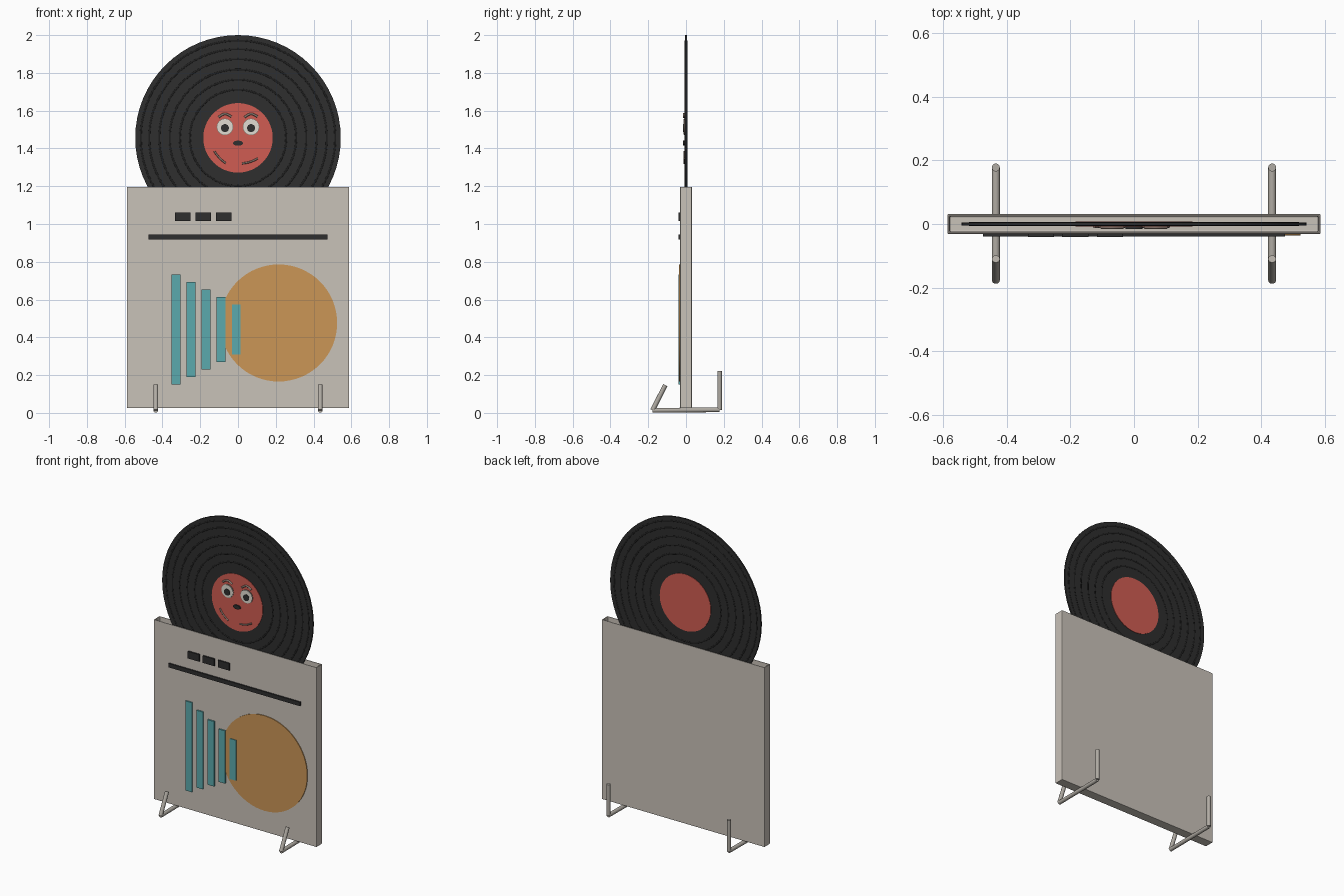
import bpy, bmesh, math
from mathutils import Vector

cube = bpy.data.objects.get("Cube")
if cube:
    bpy.data.objects.remove(cube, do_unlink=True)


def material(name, rgb):
    lin = [(c / 255 / 12.92 if c < 11 else ((c / 255 + 0.055) / 1.055) ** 2.4) for c in rgb]
    m = bpy.data.materials.new(name)
    m.use_nodes = True
    m.diffuse_color = (*lin, 1)
    m.node_tree.nodes["Principled BSDF"].inputs["Base Color"].default_value = (*lin, 1)
    return m


CARD = material("warm grey card", (201, 194, 185))
METAL = material("grey metal", (176, 171, 163))
VINYL = material("charcoal vinyl", (46, 46, 46))
GROOVE = material("black groove", (30, 30, 30))
RED = material("label red", (208, 92, 82))
ORANGE = material("orange", (203, 150, 86))
TEAL = material("teal", (91, 170, 174))
WHITE = material("eye white", (225, 220, 210))
BROW = material("brow grey", (140, 122, 112))


def finish(name, mat, smooth=True):
    ob = bpy.context.object
    ob.name = name
    ob.data.materials.append(mat)
    if smooth:
        bpy.ops.object.shade_smooth_by_angle(angle=math.radians(35))
    return ob


def box(name, mat, x0, x1, y0, y1, z0, z1):
    bpy.ops.mesh.primitive_cube_add(size=1, location=((x0 + x1) / 2, (y0 + y1) / 2, (z0 + z1) / 2))
    ob = bpy.context.object
    ob.scale = (x1 - x0, y1 - y0, z1 - z0)
    bpy.ops.object.transform_apply(location=False, rotation=False)
    return finish(name, mat, False)


def disc(name, mat, x, z, r, y0, y1, squash=1):
    # Flat round plate facing the front
    bpy.ops.mesh.primitive_cylinder_add(vertices=64, radius=r, depth=y1 - y0,
                                        location=(x, (y0 + y1) / 2, z), rotation=(math.pi / 2, 0, 0))
    bpy.context.object.scale = (1, squash, 1)
    bpy.ops.object.transform_apply(location=False)
    return finish(name, mat)


def rod(name, mat, a, b, r):
    a, b = Vector(a), Vector(b)
    bpy.ops.mesh.primitive_cylinder_add(vertices=20, radius=r, depth=(b - a).length, location=(a + b) / 2)
    bpy.context.object.rotation_euler = (b - a).to_track_quat('Z', 'Y').to_euler()
    return finish(name, mat)


def stroke(name, mat, points, r, y):
    # Thin rounded line on the face
    cu = bpy.data.curves.new(name, 'CURVE')
    cu.dimensions = '3D'
    cu.bevel_depth = r
    cu.bevel_resolution = 2
    cu.use_fill_caps = True
    sp = cu.splines.new('NURBS')
    sp.points.add(len(points) - 1)
    for p, (x, z) in zip(sp.points, points):
        p.co = (x, y, z, 1)
    sp.use_endpoint_u = True
    sp.order_u = 3
    cu.materials.append(mat)
    bpy.context.collection.objects.link(bpy.data.objects.new(name, cu))


# Sleeve: open-topped pocket
sleeve = box("sleeve", CARD, -0.588, 0.588, -0.031, 0.031, 0.026, 1.197)
bm = bmesh.new()
bm.from_mesh(sleeve.data)
top = max(bm.faces, key=lambda f: f.calc_center_median().z)
bmesh.ops.inset_individual(bm, faces=[top], thickness=0.01)
pocket = bmesh.ops.extrude_face_region(bm, geom=[top])
floor = [v for v in pocket["geom"] if isinstance(v, bmesh.types.BMVert)]
bmesh.ops.translate(bm, verts=floor, vec=(0, 0, -1.15))
bmesh.ops.delete(bm, geom=[top], context='FACES')
bmesh.ops.recalc_face_normals(bm, faces=bm.faces)
bm.to_mesh(sleeve.data)
bm.free()
bevel = sleeve.modifiers.new("soft edges", 'BEVEL')
bevel.width = 0.004
bevel.segments = 2

# Record with raised rings and a label on both sides
CZ = 1.456
record = disc("record", VINYL, 0, CZ, 0.544, -0.005, 0.005)
for i, r in enumerate((0.515, 0.47, 0.417, 0.362, 0.308, 0.255)):
    bpy.ops.mesh.primitive_torus_add(major_segments=80, minor_segments=12, major_radius=r,
                                     minor_radius=0.007, location=(0, 0, CZ), rotation=(math.pi / 2, 0, 0))
    finish(f"record_ring_{i + 1}", GROOVE)
disc("label", RED, 0, CZ, 0.184, -0.008, 0.008)

# Face
for side, s in (("right", -1), ("left", 1)):
    x = 0.069 * s
    disc(f"{side}_eye_rim", BROW, x, 1.514, 0.044, -0.011, -0.007)
    disc(f"{side}_eye", WHITE, x, 1.514, 0.041, -0.013, -0.007)
    disc(f"{side}_pupil", VINYL, x, 1.508, 0.021, -0.016, -0.012)
    stroke(f"{side}_brow", BROW, [(x - 0.034, 1.565), (x - 0.012, 1.583), (x + 0.012, 1.583),
                                  (x + 0.034, 1.568)], 0.006, -0.01)
disc("nose", VINYL, 0, 1.428, 0.026, -0.015, -0.007, 0.52)
stroke("right_smile", BROW, [(-0.125, 1.385), (-0.1, 1.345), (-0.065, 1.322)], 0.005, -0.008)
stroke("left_smile", BROW, [(0.02, 1.321), (0.065, 1.323), (0.105, 1.348)], 0.005, -0.008)

# Printed front: buttons, slot, disc and level bars
for i, x in enumerate((-0.293, -0.185, -0.076)):
    box(f"button_{i + 1}", VINYL, x - 0.041, x + 0.041, -0.041, -0.03, 1.015, 1.061)
box("slot_strip", VINYL, -0.475, 0.475, -0.04, -0.03, 0.919, 0.945)
disc("orange_disc", ORANGE, 0.215, 0.476, 0.31, -0.036, -0.03)
for i in range(5):
    x, half = -0.328 + 0.0795 * i, 0.292 - 0.04 * i
    box(f"level_bar_{i + 1}", TEAL, x - 0.023, x + 0.023, -0.04, -0.03, 0.441 - half, 0.441 + half)

# Stands: base rod, leaning front prong and upright back prong
for side, s in (("right", -1), ("left", 1)):
    x = 0.435 * s
    front, back = (x, -0.177, 0.0135), (x, 0.178, 0.0165)
    rod(f"{side}_stand_base", METAL, front, back, 0.0125)
    rod(f"{side}_stand_front_prong", METAL, front, (x, -0.11, 0.147), 0.0125)
    rod(f"{side}_stand_back_prong", METAL, back, (x, 0.178, 0.221), 0.0125)
